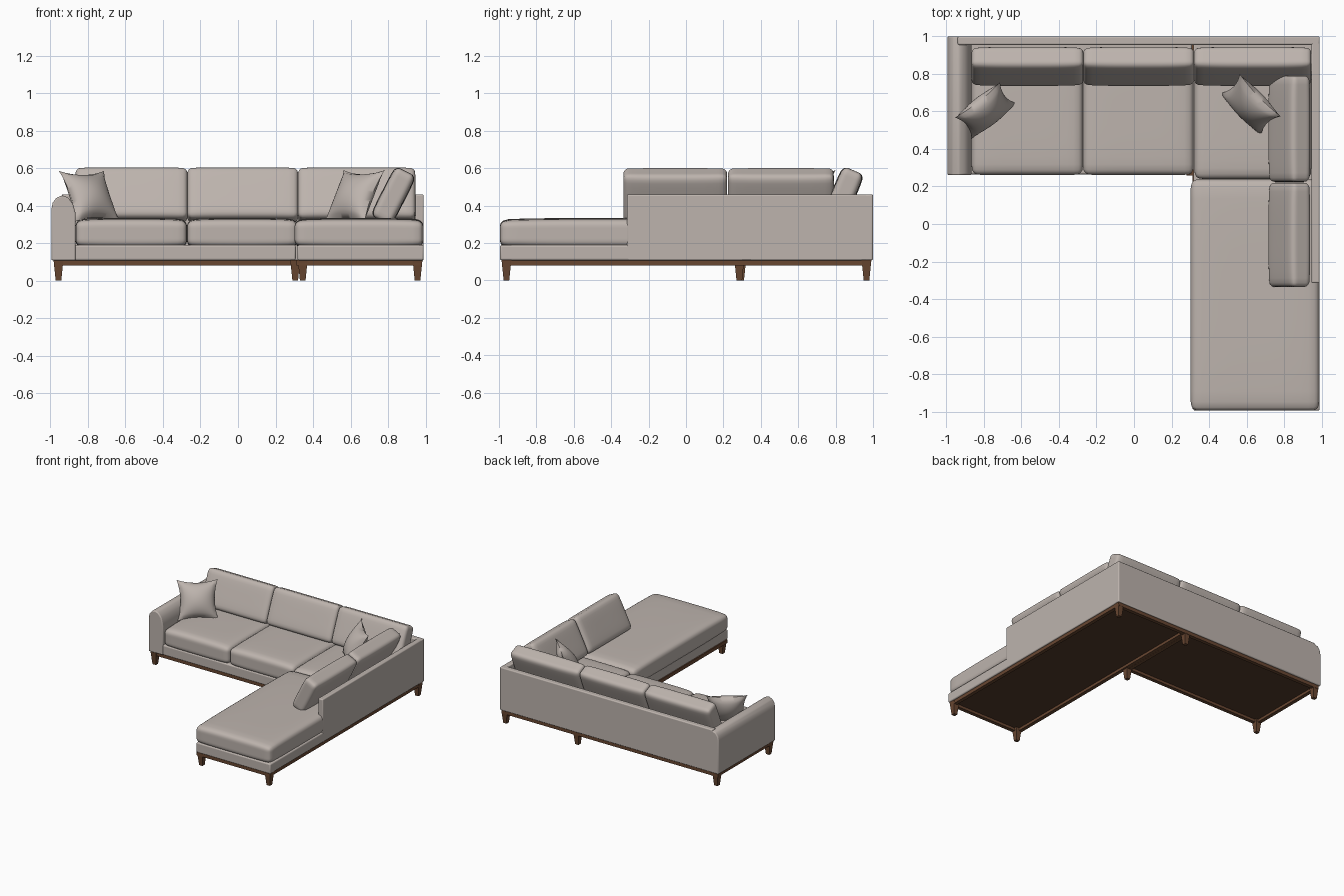
import bpy, bmesh, math
from mathutils import Matrix, Vector

old = bpy.data.objects.get("Cube")
if old:
    bpy.data.objects.remove(old, do_unlink=True)


def material(name, rgb):
    m = bpy.data.materials.new(name)
    m.use_nodes = True
    m.diffuse_color = (*rgb, 1)
    m.node_tree.nodes["Principled BSDF"].inputs["Base Color"].default_value = (*rgb, 1)
    return m


fabric = material("taupe fabric", (0.51, 0.455, 0.42))
wood = material("walnut wood", (0.14, 0.063, 0.031))
lining = material("dark underside", (0.088, 0.042, 0.023))


def finish(name, bm, mat, bevel=0.0, angle=40):
    bmesh.ops.recalc_face_normals(bm, faces=bm.faces)
    mesh = bpy.data.meshes.new(name)
    bm.to_mesh(mesh)
    bm.free()
    mesh.materials.append(mat)
    ob = bpy.data.objects.new(name, mesh)
    bpy.context.collection.objects.link(ob)
    if bevel:
        mod = ob.modifiers.new("soft edge", "BEVEL")
        mod.width, mod.segments = bevel, 3
    bpy.ops.object.select_all(action="DESELECT")
    ob.select_set(True)
    bpy.context.view_layer.objects.active = ob
    bpy.ops.object.shade_smooth_by_angle(angle=math.radians(angle))
    return ob


def box(name, x, y, z, mat, bevel=0.0):
    """Box from (low, high) ranges."""
    bm = bmesh.new()
    bmesh.ops.create_cube(bm, size=1)
    for v in bm.verts:
        v.co = [r[0] if c < 0 else r[1] for c, r in zip(v.co, (x, y, z))]
    return finish(name, bm, mat, bevel)


def placement(centre, yaw, lean):
    return (Matrix.Translation(centre) @ Matrix.Rotation(math.radians(yaw), 4, "Z")
            @ Matrix.Rotation(math.radians(-lean), 4, "X"))


def cushion(name, size, centre, axis, radius, puff, yaw=0, lean=0):
    """Rounded block, fuller in the middle along the given axis."""
    half = [s / 2 for s in size]
    bm = bmesh.new()
    bmesh.ops.create_cube(bm, size=2)
    bmesh.ops.subdivide_edges(bm, edges=bm.edges[:], cuts=15, use_grid_fill=True)
    for v in bm.verts:
        p = Vector([math.sin(c * math.pi / 2) * h for c, h in zip(v.co, half)])
        core = Vector([max(radius - h, min(h - radius, c)) for c, h in zip(p, half)])
        d = p - core
        if d.length > 1e-6:
            p = core + d.normalized() * radius
        edge = sum((p[i] / half[i]) ** 4 for i in range(3) if i != axis)
        p[axis] *= 1 - puff * edge / 2
        v.co = p
    bm.transform(placement(centre, yaw, lean))
    return finish(name, bm, fabric, angle=60)


def pillow(name, width, depth, centre, yaw, lean):
    """Square scatter pillow with pulled-out corners."""
    bm = bmesh.new()
    for side in (-1, 1):
        grid = bmesh.ops.create_grid(bm, x_segments=16, y_segments=16, size=1)
        for v in grid["verts"]:
            a, b = v.co.x, v.co.y
            swell = max(0, (1 - a * a) * (1 - b * b)) ** 0.6
            v.co = (a * (1 - 0.16 * (1 - b * b)) * width / 2,
                    side * swell * depth / 2,
                    b * (1 - 0.16 * (1 - a * a)) * width / 2)
    bmesh.ops.remove_doubles(bm, verts=bm.verts[:], dist=1e-5)
    bm.transform(placement(centre, yaw, lean))
    return finish(name, bm, fabric, angle=60)


# Upholstered bases
box("main_base", (-0.95, 0.308), (0.265, 0.99), (0.108, 0.19), fabric, 0.01)
box("chaise_base", (0.316, 0.99), (-0.995, 0.99), (0.108, 0.19), fabric, 0.01)

# Back and side walls
box("back_wall", (-0.94, 0.99), (0.955, 1.0), (0.108, 0.46), fabric, 0.008)
box("side_wall", (0.945, 0.99), (-0.315, 0.999), (0.108, 0.46), fabric, 0.008)

# Rounded arm extruded from front to back
profile = [(-0.995, 0.108), (-0.995, 0.38), (-0.988, 0.415), (-0.968, 0.442), (-0.935, 0.455),
           (-0.905, 0.442), (-0.88, 0.41), (-0.866, 0.36), (-0.865, 0.108)]
bm = bmesh.new()
face = bm.faces.new([bm.verts.new((x, 0.26, z)) for x, z in profile])
ext = bmesh.ops.extrude_face_region(bm, geom=[face])
for v in ext["geom"]:
    if isinstance(v, bmesh.types.BMVert):
        v.co.y = 1.0
finish("right_arm", bm, fabric, 0.008, 50)

# Seat cushions
for name, x, y in (("outer_seat", (-0.866, -0.272), (0.262, 0.93)),
                   ("middle_seat", (-0.272, 0.318), (0.262, 0.93)),
                   ("corner_seat", (0.322, 0.945), (0.24, 0.93)),
                   ("chaise_seat", (0.302, 0.988), (-0.995, 0.238))):
    cushion(name, (x[1] - x[0], y[1] - y[0], 0.164),
            ((x[0] + x[1]) / 2, (y[0] + y[1]) / 2, 0.252), 2, 0.04, 0.2)

# Leaning back cushions along the rear and the side
for name, x0, x1 in (("outer_back_cushion", -0.866, -0.27),
                     ("middle_back_cushion", -0.27, 0.32),
                     ("corner_back_cushion", 0.32, 0.945)):
    cushion(name, (x1 - x0, 0.13, 0.29), ((x0 + x1) / 2, 0.84, 0.455), 1, 0.03, 0.2, 0, 23)
for name, y0, y1 in (("rear_side_cushion", 0.225, 0.79),
                     ("front_side_cushion", -0.335, 0.22)):
    cushion(name, (y1 - y0, 0.13, 0.295), (0.828, (y0 + y1) / 2, 0.452), 1, 0.03, 0.2, -90, 27)

# Scatter pillows
pillow("arm_pillow", 0.305, 0.14, (-0.79, 0.605, 0.45), 38, 28)
pillow("corner_pillow", 0.315, 0.14, (0.62, 0.635, 0.45), -46, 28)


# Wooden rails with a recessed dark panel under each section
def frame(name, x, y, width=0.03):
    z = (0.08, 0.109)
    for i in (0, 1):
        s = (x[0], x[0] + width) if i == 0 else (x[1] - width, x[1])
        box(f"{name}_side_rail_{i + 1}", s, y, z, wood)
        s = (y[0], y[0] + width) if i == 0 else (y[1] - width, y[1])
        box(f"{name}_cross_rail_{i + 1}", (x[0] + width, x[1] - width), s, z, wood)
    box(f"{name}_underside", (x[0] + 0.01, x[1] - 0.01), (y[0] + 0.01, y[1] - 0.01),
        (0.102, 0.1085), lining)


frame("main", (-0.98, 0.312), (0.275, 0.99))
frame("chaise", (0.313, 0.98), (-0.985, 0.99))

# Tapered legs
for i, (x, y) in enumerate(((-0.957, 0.295), (-0.957, 0.965), (0.305, 0.285), (0.305, 0.965),
                            (0.345, -0.96), (0.957, -0.96), (0.957, 0.965))):
    bm = bmesh.new()
    bmesh.ops.create_cone(bm, cap_ends=True, segments=4, radius1=0.021, radius2=0.037, depth=0.109)
    bm.transform(Matrix.Translation((x, y, 0.0545)) @ Matrix.Rotation(math.pi / 4, 4, "Z"))
    finish(f"leg_{i + 1}", bm, wood)
